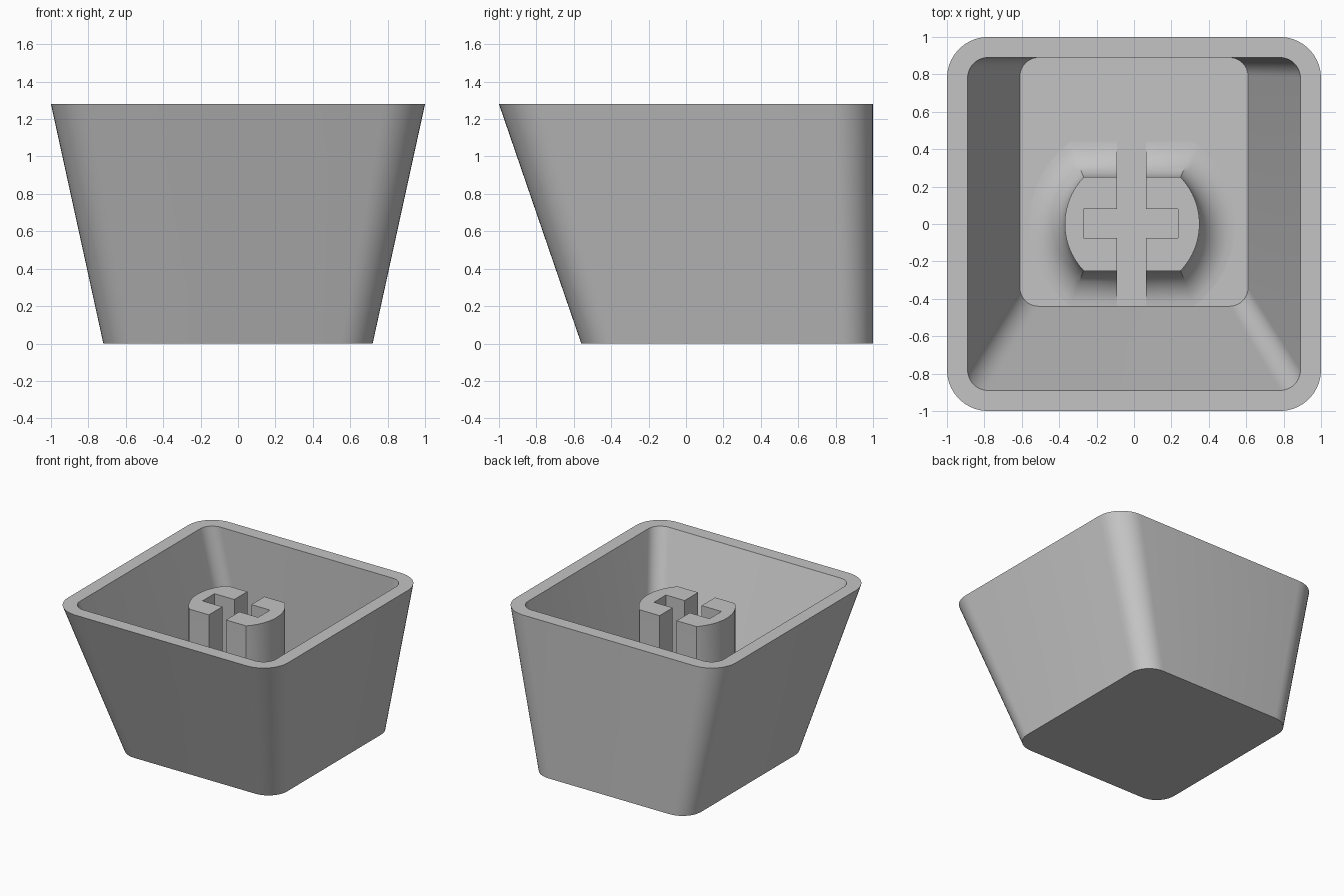
import bpy, bmesh, math

old = bpy.data.objects.get("Cube")
if old:
    bpy.data.objects.remove(old, do_unlink=True)

H, FLOOR, STEM_TOP = 1.28, 0.13, 1.18
GREY = (0.55, 0.55, 0.55, 1)
grey = bpy.data.materials.new("light grey plastic")
grey.use_nodes = True
grey.diffuse_color = GREY
grey.node_tree.nodes["Principled BSDF"].inputs["Base Color"].default_value = GREY


def rounded_rect(hx, y0, y1, r, z, n=10):
    """Ring of points around a rectangle with rounded corners."""
    pts = []
    corners = ((hx - r, y1 - r), (r - hx, y1 - r), (r - hx, y0 + r), (hx - r, y0 + r))
    for q, (cx, cy) in enumerate(corners):
        for i in range(n + 1):
            a = (q + i / n) * math.pi / 2
            pts.append((cx + r * math.cos(a), cy + r * math.sin(a), z))
    return pts


def stem_ring(d, z, n=24):
    """Circle with flattened front and back, grown outwards by d."""
    rad = 0.36 + d
    lim = math.asin((0.25 + d) / rad)
    pts = []
    for start in (0, math.pi):
        for i in range(n + 1):
            a = start - lim + 2 * lim * i / n
            pts.append((rad * math.cos(a) - 0.01, rad * math.sin(a), z))
    return pts


def loft(name, rings):
    """Skin through rings of equal length and cap both ends."""
    bm = bmesh.new()
    loops = [[bm.verts.new(p) for p in ring] for ring in rings]
    for a, b in zip(loops, loops[1:]):
        for i in range(len(a)):
            j = (i + 1) % len(a)
            bm.faces.new((a[i], a[j], b[j], b[i]))
    bm.faces.new(loops[0])
    bm.faces.new(loops[-1])
    bmesh.ops.recalc_face_normals(bm, faces=bm.faces)
    mesh = bpy.data.meshes.new(name)
    bm.to_mesh(mesh)
    bm.free()
    mesh.materials.append(grey)
    ob = bpy.data.objects.new(name, mesh)
    bpy.context.collection.objects.link(ob)
    return ob


def activate(ob):
    bpy.ops.object.select_all(action="DESELECT")
    ob.select_set(True)
    bpy.context.view_layer.objects.active = ob


# Hollow tapered shell: outside, rim, inside, floor
shell = loft("shell", [
    rounded_rect(0.72, -0.56, 1.0, 0.17, 0),
    rounded_rect(1.0, -1.0, 1.0, 0.22, H),
    rounded_rect(0.89, -0.89, 0.89, 0.11, H),
    rounded_rect(0.61, -0.44, 0.89, 0.10, FLOOR),
])

# Stem with a concave fillet at its foot
R = 0.19
rings = [stem_ring(R, FLOOR - 0.03)]
for i in range(11):
    t = i / 10 * math.pi / 2
    rings.append(stem_ring(R * (1 - math.sin(t)), FLOOR + R * (1 - math.cos(t))))
rings.append(stem_ring(0, STEM_TOP))
stem = loft("stem", rings)

# Cross-shaped slot through the stem
for name, x0, x1, y0, y1 in (("long_slot", -0.09, 0.065, -0.6, 0.6),
                             ("cross_slot", -0.27, 0.235, -0.075, 0.08)):
    box = [(x0, y0), (x1, y0), (x1, y1), (x0, y1)]
    cutter = loft(name, [[(x, y, z) for x, y in box] for z in (-0.2, 1.5)])
    cut = stem.modifiers.new(name, "BOOLEAN")
    cut.operation, cut.solver, cut.object = "DIFFERENCE", "EXACT", cutter
    activate(stem)
    bpy.ops.object.modifier_apply(modifier=name)
    bpy.data.objects.remove(cutter, do_unlink=True)

for ob in (shell, stem):
    activate(ob)
    bpy.ops.object.shade_smooth_by_angle(angle=math.radians(30))
